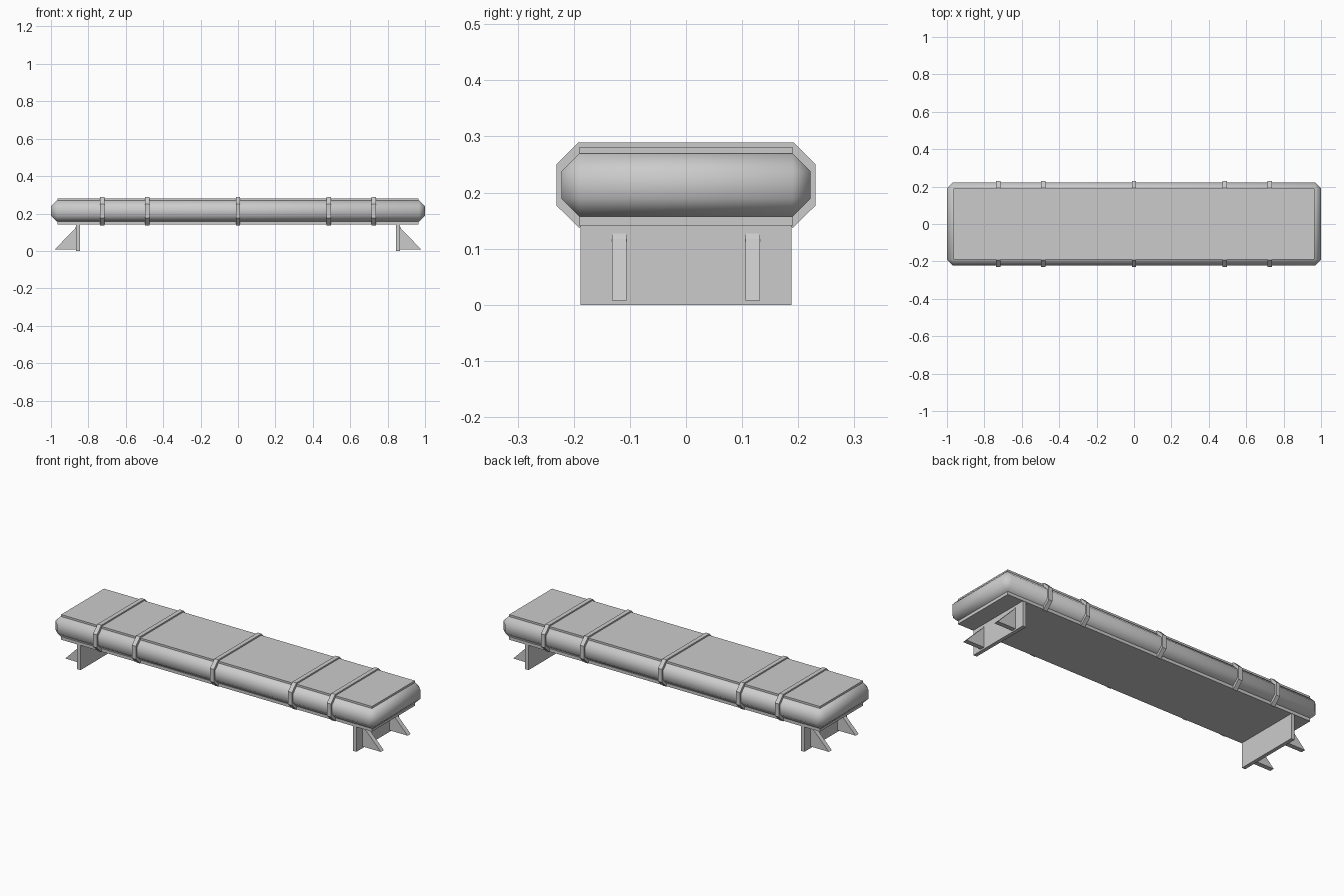
import bpy, bmesh
from math import radians

if "Cube" in bpy.data.objects:
    bpy.data.objects.remove(bpy.data.objects["Cube"])


def box(name, x0, x1, y0, y1, z0, z1):
    bpy.ops.mesh.primitive_cube_add(size=1, location=((x0 + x1) / 2, (y0 + y1) / 2, (z0 + z1) / 2))
    ob = bpy.context.object
    ob.name = name
    ob.scale = (x1 - x0, y1 - y0, z1 - z0)
    bpy.ops.object.transform_apply(location=False, rotation=False, scale=True)
    return ob


def prism(name, points, depth):
    """Extrude a closed 3D outline along the depth vector."""
    bm = bmesh.new()
    face = bm.faces.new([bm.verts.new(p) for p in points])
    ext = bmesh.ops.extrude_face_region(bm, geom=[face])
    bmesh.ops.translate(bm, vec=depth, verts=[v for v in ext["geom"] if isinstance(v, bmesh.types.BMVert)])
    bmesh.ops.recalc_face_normals(bm, faces=bm.faces)
    me = bpy.data.meshes.new(name)
    bm.to_mesh(me)
    bm.free()
    ob = bpy.data.objects.new(name, me)
    bpy.context.collection.objects.link(ob)
    return ob


# Padded core with chamfered, softly shaded edges
core = box("seat_cushion", -1, 1, -0.222, 0.222, 0.157, 0.27)
bevel = core.modifiers.new("edge_chamfer", "BEVEL")
bevel.width = 0.032
bevel.segments = 1
bpy.ops.object.modifier_apply(modifier="edge_chamfer")
bpy.ops.object.shade_smooth_by_angle(angle=radians(60))

# Thin plates above and below the cushion
box("top_panel", -0.965, 0.965, -0.19, 0.19, 0.265, 0.281)
box("bottom_panel", -0.965, 0.965, -0.19, 0.19, 0.14, 0.165)

# Straps wrapped over the seat
half = [(0.18, 0.146), (0.19, 0.137), (0.231, 0.177), (0.231, 0.25), (0.192, 0.289)]
outline = half + [(-y, z) for y, z in reversed(half)]
for i, x in enumerate((-0.726, -0.485, 0, 0.485, 0.726)):
    prism(f"strap_{i + 1}", [(x - 0.012, y, z) for y, z in outline], (0.024, 0, 0))

# Leg plates with two triangular braces on the outside of each
brace = [(0.862, 0.008), (0.98, 0.008), (0.873, 0.117), (0.869, 0.127), (0.862, 0.127)]
for side, s in (("right", 1), ("left", -1)):
    xs = sorted((s * 0.846, s * 0.867))
    box(f"{side}_leg_plate", xs[0], xs[1], -0.188, 0.188, 0, 0.142)
    for label, y in (("front", -0.119), ("back", 0.119)):
        prism(f"{side}_{label}_leg_brace", [(s * x, y - 0.013, z) for x, z in brace], (0, 0.026, 0))
